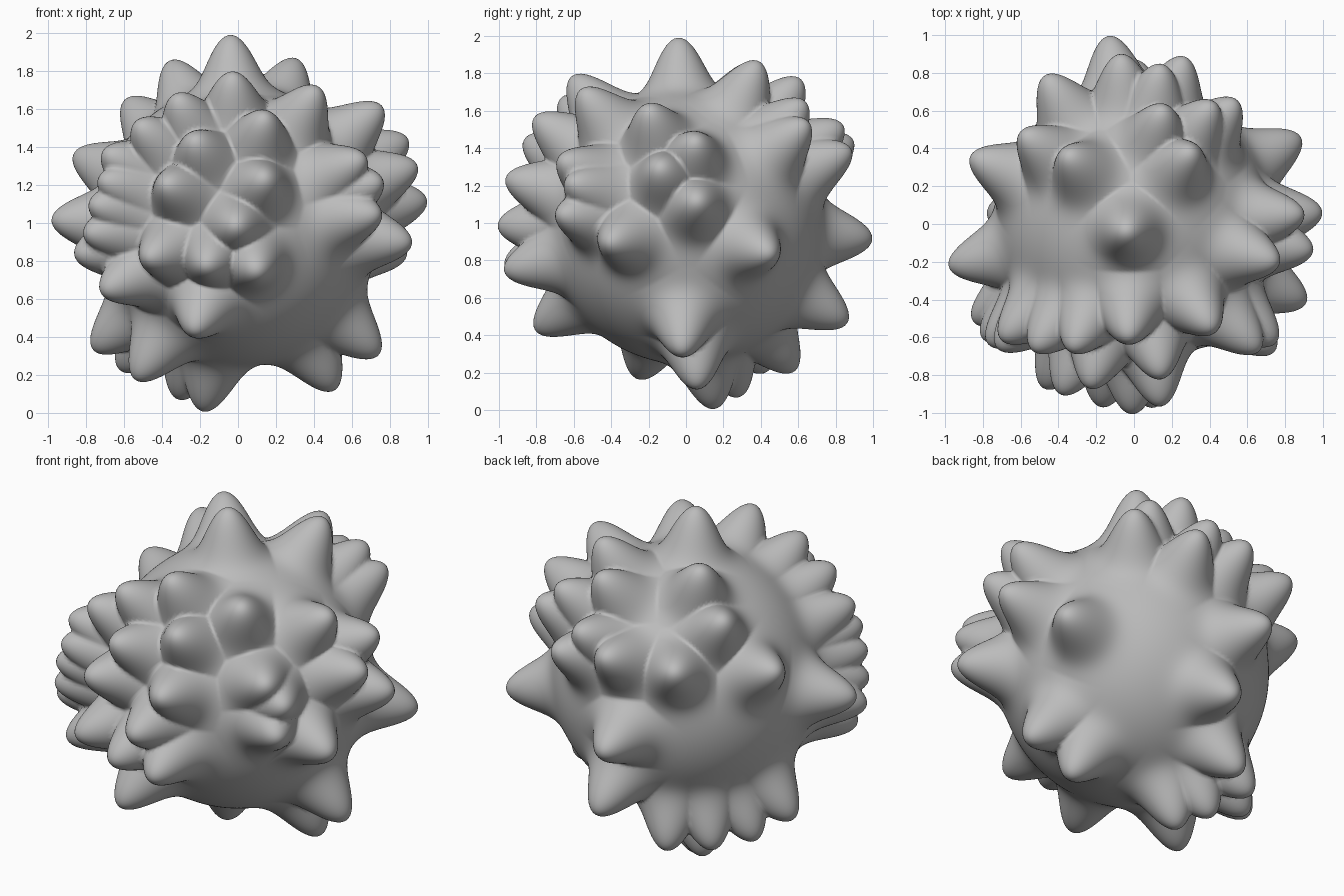
import bpy
import bmesh
import math
from mathutils import Vector

BASE_RADIUS = 0.74
TIP_RADIUS = 1.007
SPREAD = 0.125        # angular width of a spike
CENTRE = Vector((0, 0, 0.985))

cube = bpy.data.objects.get("Cube")
if cube:
    bpy.data.objects.remove(cube)


def directions(axis, sign, pairs):
    """Unit directions on one side of the ball, from the other two coordinates of each tip."""
    result = []
    for pair in pairs:
        depth = math.sqrt(max(0, 0.98 - pair[0] ** 2 - pair[1] ** 2))
        point = list(pair)
        point.insert(axis, sign * depth)
        result.append(Vector(point).normalized())
    return result


# Spike tips, grouped by the side they point to
spikes = []
# front, given as x and height from the centre
spikes += directions(1, -1, [
    (-.32, .67), (-.52, .53), (-.23, .45), (.14, .57), (-.69, .38), (-.71, .24),
    (-.38, .22), (.14, .25), (-.76, .11), (-.79, -.04), (-.84, -.15), (-.47, -.17),
    (-.17, -.21), (.1, -.24), (-.01, 0), (-.7, -.34), (-.23, -.55),
    (.65, .35), (.74, .23), (.73, .06)])
# back, given as x and height from the centre
spikes += directions(1, 1, [
    (-.13, -.07), (0, -.51), (.14, .53), (.26, .4), (-.07, .45), (-.46, .42),
    (.53, .54), (.41, .65)])
# the two sides, given as y and height from the centre
spikes += directions(0, 1, [
    (-.2, .62), (.05, .45), (-.14, .31), (.06, .13), (-.41, -.09), (.45, -.15),
    (-.02, -.67)])
spikes += directions(0, -1, [(-.22, .03), (.35, .37)])
# top and underside, given as x and y
spikes += directions(2, 1, [
    (-.04, -.04), (-.03, -.6), (.41, -.55), (-.35, .36), (.3, .38), (.15, .6),
    (-.58, .47)])
spikes += directions(2, -1, [
    (-.53, -.25), (-.18, .15), (.5, .06), (-.75, .06), (-.61, .22), (-.47, .42),
    (-.27, .57), (-.31, .28)])


def surface_radius(direction):
    """Rounded bell-shaped spike around the nearest tip, fading into the ball."""
    nearest = max(direction.dot(spike) for spike in spikes)
    angle = math.acos(min(1, nearest))
    bell = math.exp(-0.5 * (angle / SPREAD) ** 2)
    return BASE_RADIUS + (TIP_RADIUS - BASE_RADIUS) * bell


# Spiky ball: a sphere pushed outward along its own directions
bm = bmesh.new()
bmesh.ops.create_icosphere(bm, subdivisions=7, radius=1)
for vert in bm.verts:
    direction = vert.co.normalized()
    vert.co = CENTRE + direction * surface_radius(direction)
for face in bm.faces:
    face.smooth = True
mesh = bpy.data.meshes.new("spiky_ball")
bm.to_mesh(mesh)
bm.free()
ball = bpy.data.objects.new("spiky_ball", mesh)
bpy.context.collection.objects.link(ball)

# Plain grey over the whole surface
grey = bpy.data.materials.new("plain_grey")
grey.use_nodes = True
colour = (0.5, 0.5, 0.5, 1)
grey.diffuse_color = colour
grey.node_tree.nodes["Principled BSDF"].inputs["Base Color"].default_value = colour
mesh.materials.append(grey)
